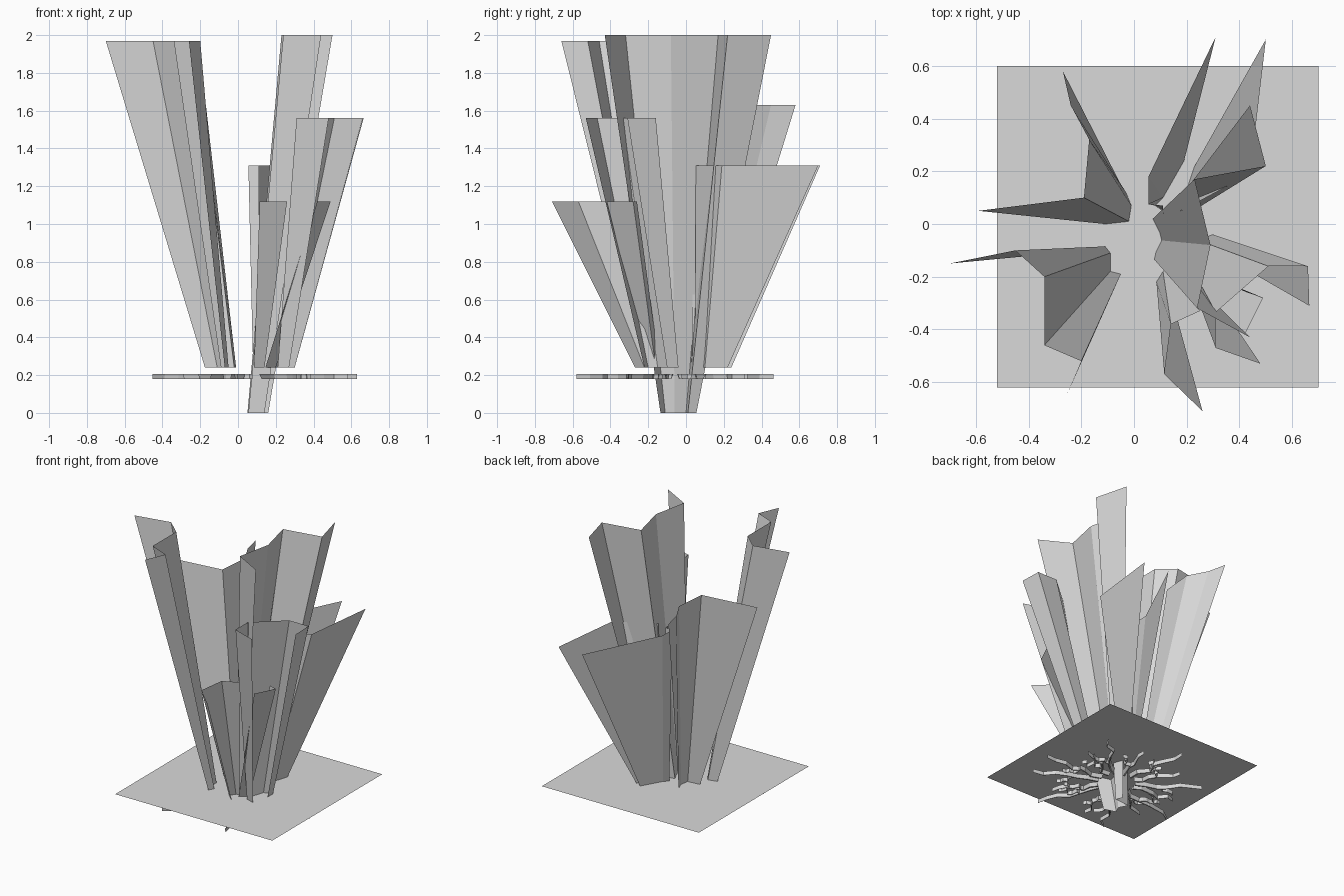
import bpy, bmesh, math, random
from mathutils import Vector

if "Cube" in bpy.data.objects:
    bpy.data.objects.remove(bpy.data.objects["Cube"])

random.seed(7)
grey = bpy.data.materials.new("light_grey")
grey.diffuse_color = (0.7, 0.7, 0.7, 1)
grey.use_nodes = True
grey.node_tree.nodes["Principled BSDF"].inputs["Base Color"].default_value = grey.diffuse_color
GROUND = 0.24


def finish(name, bm):
    mesh = bpy.data.meshes.new(name)
    bm.to_mesh(mesh)
    bm.free()
    mesh.materials.append(grey)
    obj = bpy.data.objects.new(name, mesh)
    bpy.context.collection.objects.link(obj)
    return obj


def loft(bm, rows):
    """Join successive rows of points with flat quads."""
    grid = [[bm.verts.new(p) for p in row] for row in rows]
    for a, b in zip(grid, grid[1:]):
        for i in range(len(a) - 1):
            bm.faces.new((a[i], a[i + 1], b[i + 1], b[i]))


def shard(name, top_z, top, bottom, bottom_z=GROUND):
    """Folded open sheet flaring from a small foot line to a wide top line."""
    bm = bmesh.new()
    loft(bm, [[(x, y, bottom_z) for x, y in bottom],
              [(x, y, top_z) for x, y in top]])
    finish(name, bm)


# flat ground sheet
bm = bmesh.new()
loft(bm, [[(-0.52, -0.62, GROUND), (0.70, -0.62, GROUND)],
          [(-0.52, 0.60, GROUND), (0.70, 0.60, GROUND)]])
finish("ground_sheet", bm)

# folded shards
shard("left_back_shard", 1.63,
      [(-.27, .58), (-.24, .45), (-.17, .32), (-.19, .10), (-.59, .05)],
      [(-.05, .15), (-.03, .12), (-.01, .07), (-.02, .01), (-.11, .0)])
shard("left_front_shard", 1.97,
      [(-.70, -.15), (-.45, -.10), (-.34, -.20), (-.34, -.46), (-.20, -.52), (-.26, -.66)],
      [(-.175, -.10), (-.11, -.085), (-.09, -.11), (-.09, -.18), (-.05, -.19), (-.07, -.23)])
shard("centre_shard", 2.0,
      [(.44, -.43), (.24, -.32), (.29, -.08), (.23, .17), (.50, .22), (.44, .45)],
      [(.14, -.135), (.055, -.11), (.08, -.06), (.05, 0), (.16, .01), (.14, .055)], 0.0)
shard("back_shard", 1.31,
      [(.31, .71), (.055, .18), (.055, .075), (.11, .07), (.11, .04)],
      [(.19, .24), (.11, .10), (.08, .07), (.11, .05), (.12, .03)])
shard("right_back_shard", 1.31,
      [(.50, .70), (.44, .19), (.18, .05)],
      [(.23, .22), (.19, .10), (.13, .05)])
shard("right_shard", 1.56,
      [(.48, -.53), (.31, -.47), (.31, -.335), (.51, -.16), (.66, -.16), (.665, -.31)],
      [(.27, -.22), (.21, -.20), (.21, -.15), (.24, -.06), (.30, -.04), (.30, -.10)])
shard("front_shard", 1.12,
      [(.26, -.71), (.115, -.57), (.14, -.38), (.25, -.33)],
      [(.14, -.27), (.085, -.22), (.11, -.18), (.13, -.17)])
shard("front_right_shard", 1.12,
      [(.42, -.42), (.49, -.28), (.43, -.26)],
      [(.145, -.20), (.20, -.16), (.18, -.14)])


def crack(bm, start, angle, length, width):
    """Tapered zigzag groove hanging below the ground sheet."""
    n = 6
    along = Vector((math.cos(angle), math.sin(angle), 0))
    side = Vector((-along.y, along.x, 0))
    rows, centres = [], []
    for i in range(n + 1):
        t = i / n
        wiggle = random.uniform(-0.03, 0.03) if 0 < i < n else 0
        c = start + along * length * t + side * wiggle
        w = width * (1 - t) + 0.002
        low = Vector((0, 0, -0.025))
        rows.append([c - side * w, c - side * w * 0.3 + low,
                     c + side * w * 0.3 + low, c + side * w])
        centres.append(c)
    loft(bm, rows)
    return centres


# radiating cracks with side branches
bm = bmesh.new()
COUNT = 15
for k in range(COUNT):
    a = 2 * math.pi * k / COUNT + random.uniform(-0.12, 0.12)
    d = Vector((math.cos(a), math.sin(a), 0))
    reach = 0.55 if k % 2 == 0 else 0.42
    pts = crack(bm, Vector((0.08, -0.08, 0.205)) + d * 0.12, a, reach - 0.12, 0.016)
    turn = random.choice((-0.7, 0.7))
    crack(bm, pts[2], a + turn, 0.14, 0.010)
finish("ground_cracks", bm)
